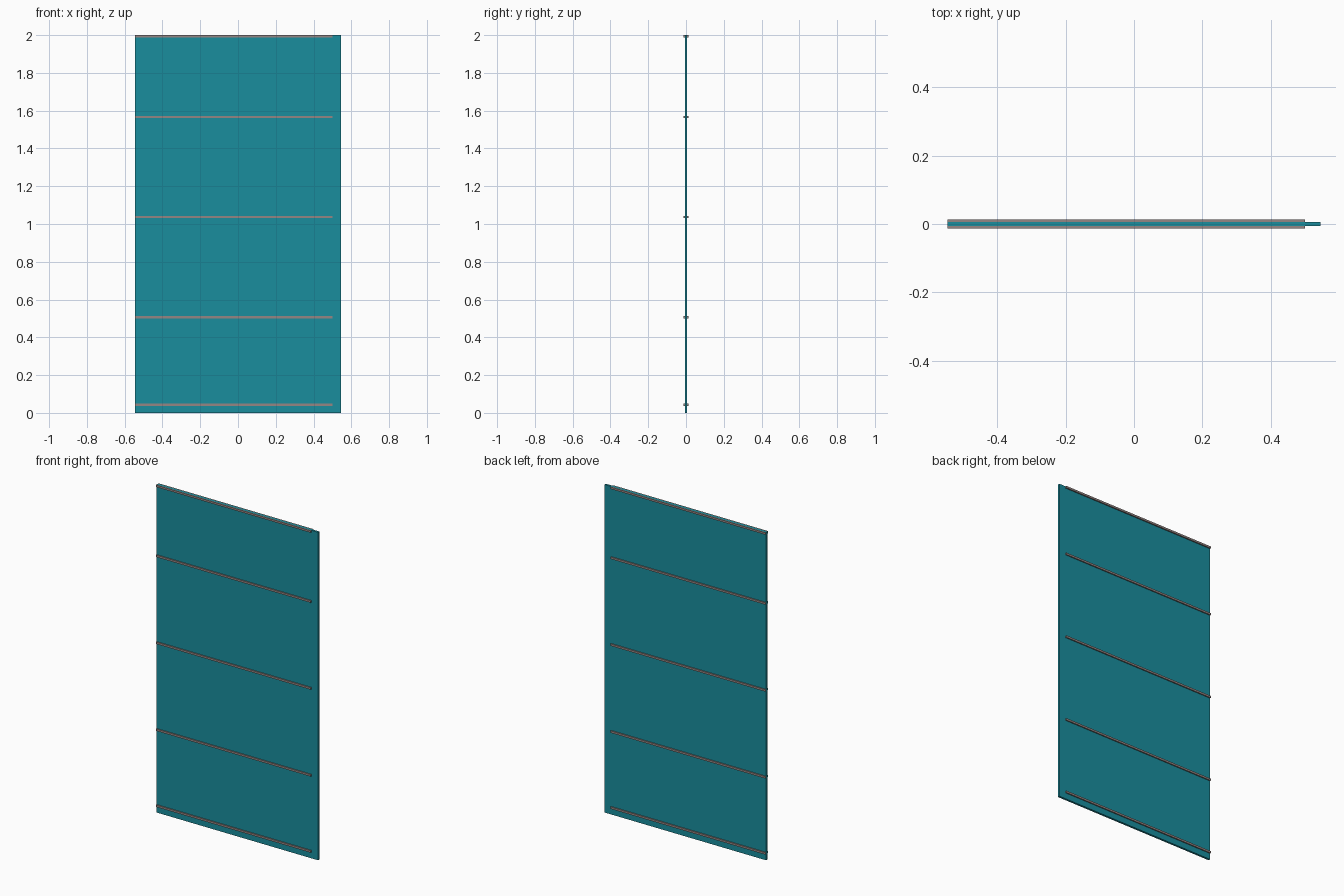
import bpy

if "Cube" in bpy.data.objects:
    bpy.data.objects.remove(bpy.data.objects["Cube"])


def material(name, color):
    m = bpy.data.materials.new(name)
    m.diffuse_color = color
    m.use_nodes = True
    m.node_tree.nodes["Principled BSDF"].inputs["Base Color"].default_value = m.diffuse_color
    return m


def box(name, lo, hi, mat):
    bpy.ops.mesh.primitive_cube_add(size=1, location=[(a + b) / 2 for a, b in zip(lo, hi)])
    ob = bpy.context.object
    ob.name = name
    ob.scale = [b - a for a, b in zip(lo, hi)]
    bpy.ops.object.transform_apply(location=True, scale=True)
    ob.data.materials.append(mat)
    return ob


teal = material("teal_panel", (0.01, 0.27, 0.34, 1))
grey = material("warm_grey_trim", (0.30, 0.24, 0.23, 1))

# Door panel
HALF_W, PANEL_Y, TRIM_Y, TRIM_H = 0.545, 0.0065, 0.0135, 0.012
box("panel", (-HALF_W, -PANEL_Y, 0), (HALF_W, PANEL_Y, 2), teal)

# Horizontal trim strips on the front, mirrored to the back
for i, z in enumerate((0.043, 0.507, 1.037, 1.567, 1.994)):
    strip = box(f"trim_strip_{i + 1}",
                (-HALF_W, -TRIM_Y, z - TRIM_H / 2),
                (0.50, -PANEL_Y, z + TRIM_H / 2), grey)
    mirror = strip.modifiers.new("back_side", 'MIRROR')
    mirror.use_axis = (False, True, False)
    # Mirror about the panel's middle plane
    mirror.mirror_object = bpy.data.objects["panel"]
